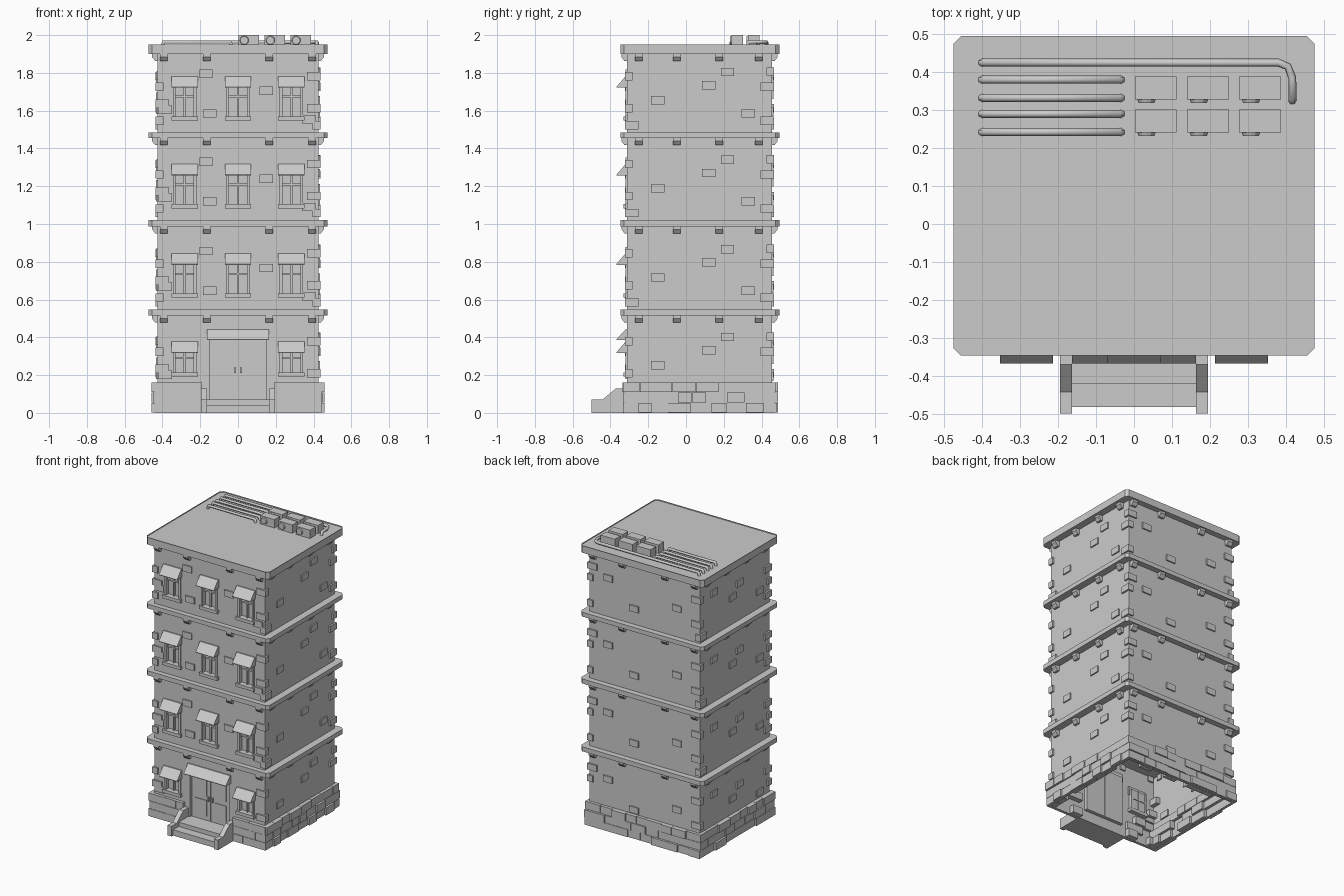
import bpy, bmesh, math, random
from mathutils import Matrix

if "Cube" in bpy.data.objects:
    bpy.data.objects.remove(bpy.data.objects["Cube"])

random.seed(4)
XW, YF, YB = 0.425, -0.312, 0.455            # wall planes
LEDGES = [(0.515, 0.547), (0.988, 1.02), (1.455, 1.485), (1.90, 1.95)]
FLOORS = [0.082, 0.547, 1.02, 1.485]         # pattern origin of each storey


def finish(name, bm, recalc=True):
    if recalc:
        bmesh.ops.recalc_face_normals(bm, faces=bm.faces)
    me = bpy.data.meshes.new(name)
    bm.to_mesh(me)
    bm.free()
    ob = bpy.data.objects.new(name, me)
    bpy.context.collection.objects.link(ob)
    return ob


def prism(bm, pts, vec):
    a = [bm.verts.new(p) for p in pts]
    b = [bm.verts.new([p[i] + vec[i] for i in range(3)]) for p in pts]
    n = len(pts)
    top = bm.faces.new(b)
    bm.faces.new(a[::-1])
    for i in range(n):
        bm.faces.new((a[i], a[(i + 1) % n], b[(i + 1) % n], b[i]))
    return top


def box(bm, x0, x1, y0, y1, z0, z1):
    prism(bm, [(x0, y0, z0), (x1, y0, z0), (x1, y1, z0), (x0, y1, z0)], (0, 0, z1 - z0))


def on_side(side, u, out):
    """Plan position on a wall: u along it, out = distance in front of it."""
    return {'F': (u, YF - out), 'B': (u, YB + out),
            'R': (XW + out, u), 'L': (-XW - out, u)}[side]


def side_box(bm, side, u0, u1, z0, z1, out, inn):
    (xa, ya), (xb, yb) = on_side(side, u0, out), on_side(side, u1, -inn)
    box(bm, min(xa, xb), max(xa, xb), min(ya, yb), max(ya, yb), z0, z1)


# Openings per storey: door and windows (x0, x1, z0, z1)
WIN_X = (-0.283, 0.0, 0.283)
windows = [(x, 0.215, 0.355) for x in WIN_X if x]
for f in FLOORS[1:]:
    windows += [(x, f + 0.085, f + 0.275) for x in WIN_X]
DOOR = (-0.15, 0.15, 0.07, 0.41)

# Front wall with recessed openings
bm = bmesh.new()


def quad(x0, x1, z0, z1):
    return bm.faces.new([bm.verts.new((x, YF, z)) for x, z in
                         ((x0, z0), (x1, z0), (x1, z1), (x0, z1))])


strips = [0.0, 0.53, 1.0, 1.47, 1.92]
for s0, s1 in zip(strips, strips[1:]):
    holes = [(x - 0.06, x + 0.06, z0, z1) for x, z0, z1 in windows if s0 < z0 < s1]
    if s0 == 0:
        holes.append(DOOR)
    x = -XW
    for h in sorted(holes):
        quad(x, h[0], s0, s1)
        quad(h[0], h[1], s0, h[2])
        quad(h[0], h[1], h[3], s1)
        f = bmesh.ops.extrude_discrete_faces(bm, faces=[quad(*h)])['faces'][0]
        bmesh.ops.translate(bm, verts=f.verts, vec=(0, 0.02, 0))
        x = h[1]
    quad(x, XW, s0, s1)
finish("front_wall", bm, False)

# Side and back walls, open underneath
bm = bmesh.new()
plan = [(XW, YF), (XW, YB), (-XW, YB), (-XW, YF)]
for (xa, ya), (xb, yb) in zip(plan, plan[1:]):
    bm.faces.new([bm.verts.new(p) for p in
                  ((xa, ya, 0), (xb, yb, 0), (xb, yb, 1.92), (xa, ya, 1.92))])
finish("side_walls", bm, False)

# Storey ledges and roof with a recessed top
for i, (z0, z1) in enumerate(LEDGES):
    bm = bmesh.new()
    x, y0, y1, c = 0.475, -0.347, 0.495, 0.02
    top = prism(bm, [(-x + c, y0, z0), (x - c, y0, z0), (x, y0 + c, z0), (x, y1 - c, z0),
                     (x - c, y1, z0), (-x + c, y1, z0), (-x, y1 - c, z0), (-x, y0 + c, z0)],
                (0, 0, z1 - z0))
    if i == 3:
        bmesh.ops.inset_region(bm, faces=[top], thickness=0.016)
        f = bmesh.ops.extrude_discrete_faces(bm, faces=[top])['faces'][0]
        bmesh.ops.translate(bm, verts=f.verts, vec=(0, 0, -0.008))
    finish("roof" if i == 3 else f"ledge_{i + 1}", bm)

# Brackets under the ledges
bm = bmesh.new()
for z, _ in LEDGES:
    for side in 'FBRL':
        for u in (-0.393, -0.165, 0.165, 0.393) if side in 'FB' else (-0.25, -0.05, 0.175, 0.385):
            prof = [(-0.01, 0), (0.03, 0), (0.03, -0.016), (0.014, -0.037), (-0.01, -0.037)]
            pts = [(*on_side(side, u - 0.02, o), z + dz) for o, dz in prof]
            prism(bm, pts, (0.04, 0, 0) if side in 'FB' else (0, 0.04, 0))
finish("brackets", bm)

# Window bars and sills
bars, sills, awn = bmesh.new(), bmesh.new(), bmesh.new()


def awning(x, w, z0, z1):
    prism(awn, [(x - w, YF + 0.01, z1), (x - w, YF - 0.008, z1), (x - w, YF - 0.056, z0 + 0.004),
                (x - w, YF - 0.056, z0), (x - w, YF + 0.01, z0)], (2 * w, 0, 0))


for x, z0, z1 in windows:
    for s in (-1, 1):
        cx = x + s * 0.055
        side_box(bars, 'F', cx - 0.007, cx + 0.007, z0, z1, 0.008, 0.025)
    side_box(bars, 'F', x - 0.005, x + 0.005, z0, z1, -0.006, 0.025)
    zm = z0 + 0.55 * (z1 - z0)
    side_box(bars, 'F', x - 0.055, x + 0.055, zm - 0.005, zm + 0.005, -0.006, 0.025)
    side_box(sills, 'F', x - 0.07, x + 0.07, z0 - 0.022, z0, 0.02, 0.03)
    awning(x, 0.07, z1 - 0.038, z1 + 0.022)
awning(0, 0.163, 0.385, 0.442)
finish("window_frames", bars)
finish("window_sills", sills)
finish("awnings", awn)

# Double door
bm = bmesh.new()
for s in (-1, 1):
    def leaf(a, b, z0, z1, out):
        side_box(bm, 'F', min(a * s, b * s), max(a * s, b * s), z0, z1, out, 0.024)
    leaf(0.002, 0.148, 0.07, 0.41, -0.014)
    leaf(0.03, 0.12, 0.10, 0.21, -0.009)
    leaf(0.03, 0.12, 0.24, 0.38, -0.009)
    leaf(0.01, 0.02, 0.21, 0.24, -0.002)
finish("double_door", bm)

# Foundation: core pieces and three courses of stones, gap at the door
bm = bmesh.new()
OFF, TOP = 0.021, 0.163
runs = [('F', -XW - OFF, -0.19), ('F', 0.19, XW + OFF), ('B', -XW - OFF, XW + OFF),
        ('R', YF - OFF, YB + OFF), ('L', YF - OFF, YB + OFF)]
for side, a, b in runs:
    o = OFF - 0.004
    side_box(bm, side, a + 0.004, b - 0.004, 0, TOP - 0.002, o, -0.002)
finish("foundation", bm)
bm = bmesh.new()
for side, a, b in runs:
    for k in range(3):
        u = a
        while u < b - 0.01:
            w = random.uniform(0.07, 0.13)
            e = b if b - u - w < 0.05 else u + w
            out = OFF + random.choice((0, 0, 0.005, 0.012)) * (0.3 if side == 'F' else 1)
            side_box(bm, side, u + 0.001, e - 0.001, k * TOP / 3 + 0.001,
                     (k + 1) * TOP / 3 - 0.001, out, random.choice((0, 0.02, 0.035)))
            u = e
finish("foundation_stones", bm)

# Scattered raised bricks, same layout on each storey
bm = bmesh.new()
layout = {'F': [(-0.385, 0.12), (-0.17, 0.31), (-0.15, 0.1), (0.15, 0.22), (0.375, 0.07)],
          'R': [(0.22, 0.32), (0.12, 0.25), (-0.15, 0.17), (0.33, 0.1)],
          'L': [(-0.2, 0.12), (0.02, 0.26), (0.1, 0.19), (0.3, 0.3)],
          'B': [(-0.25, 0.2), (0.08, 0.11), (0.28, 0.27)]}
for f in FLOORS:
    for side, spots in layout.items():
        for u, dz in spots:
            z = f + dz
            if z > 0.19 and not (side == 'F' and f < 0.1 and abs(u) < 0.25):
                side_box(bm, side, u - 0.035, u + 0.035, z - 0.022, z + 0.022, 0.009, 0.008)
    # corner stones
    for sx in (-1, 1):
        for y, sy in ((YF, -1), (YB, 1)):
            for k, dz in enumerate((0.05, 0.14, 0.23, 0.31)):
                z = f + dz + 0.012 * sx * sy
                if z < 0.19 or (k + (sx > 0) + (sy > 0)) % 4 == 3:
                    continue
                lx, ly = (0.06, 0.03) if k % 2 else (0.03, 0.06)
                xs = sorted((sx * (XW + 0.012), sx * (XW - lx)))
                ys = sorted((y + sy * 0.01, y - sy * ly))
                box(bm, *xs, *ys, z - 0.022, z + 0.022)
finish("wall_bricks", bm)

# Entrance steps with sloped cheek walls
bm = bmesh.new()
box(bm, -0.165, 0.165, -0.42, YF, 0, 0.07)
box(bm, -0.165, 0.165, -0.482, -0.42, 0, 0.04)
finish("entrance_steps", bm)
bm = bmesh.new()
for x in (-0.195, 0.163):
    prism(bm, [(x, YF, 0), (x, -0.499, 0), (x, -0.499, 0.07), (x, -0.443, 0.07),
               (x, -0.37, 0.13), (x, YF, 0.13)], (0.032, 0, 0))
finish("step_cheeks", bm)

# Roof pipes
paths = [[(-0.402, y, 1.935), (-0.395, y, 1.963), (-0.04, y, 1.963), (-0.032, y, 1.935)]
         for y in (0.38, 0.332, 0.29, 0.242)]
paths.append([(-0.402, 0.425, 1.935), (-0.395, 0.425, 1.963), (0.38, 0.425, 1.963),
              (0.405, 0.415, 1.963), (0.417, 0.385, 1.963), (0.417, 0.33, 1.963),
              (0.417, 0.323, 1.935)])
cu = bpy.data.curves.new("roof_pipes", 'CURVE')
cu.dimensions = '3D'
cu.bevel_depth, cu.bevel_resolution, cu.use_fill_caps = 0.0105, 1, True
for p in paths:
    sp = cu.splines.new('POLY')
    sp.points.add(len(p) - 1)
    for pt, co in zip(sp.points, p):
        pt.co = (*co, 1)
pipes = bpy.data.objects.new("roof_pipes", cu)
bpy.context.collection.objects.link(pipes)
bpy.context.view_layer.objects.active = pipes
pipes.select_set(True)
bpy.ops.object.convert(target='MESH')

# Rooftop cooling units with round fans
bm = bmesh.new()
for x in (0.002, 0.14, 0.277):
    for y in (0.241, 0.328):
        box(bm, x, x + 0.11, y, y + 0.061, 1.94, 2.0)
        m = Matrix.Translation((x + 0.031, y - 0.003, 1.972)) @ Matrix.Rotation(math.pi / 2, 4, 'X')
        bmesh.ops.create_cone(bm, cap_ends=True, segments=12, radius1=0.025, radius2=0.021,
                              depth=0.012, matrix=m)
finish("cooling_units", bm)
